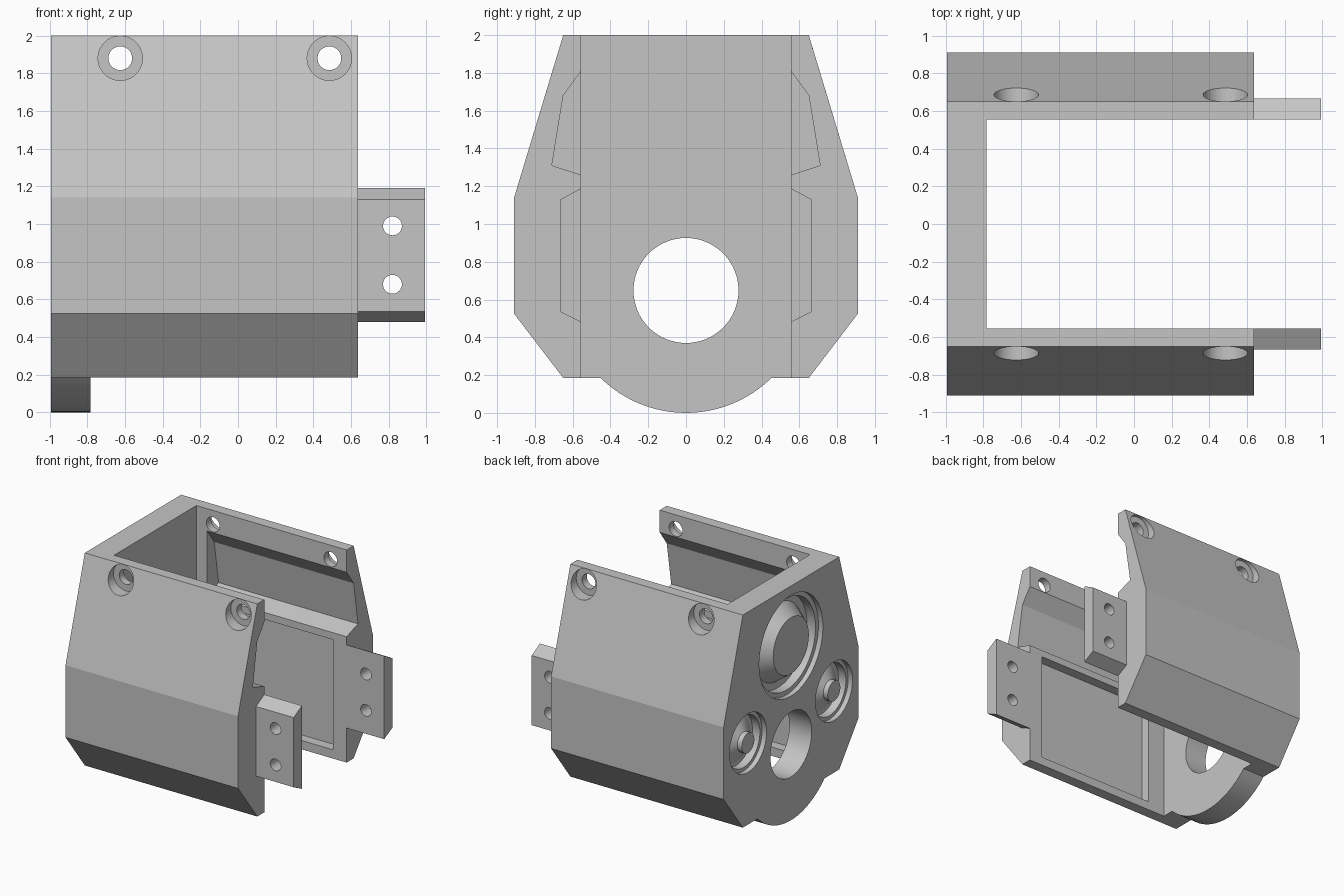
import bpy, bmesh, math
from mathutils import Vector

cube = bpy.data.objects.get("Cube")
if cube:
    bpy.data.objects.remove(cube, do_unlink=True)

grey = bpy.data.materials.new("light_grey")
grey.use_nodes = True
colour = (0.56, 0.56, 0.56, 1)
grey.diffuse_color = colour
grey.node_tree.nodes["Principled BSDF"].inputs["Base Color"].default_value = colour

X0, X_WALL, X1, X_TAB = -0.992, -0.782, 0.637, 0.992
Y_IN = 0.555


def make(name, bm):
    bmesh.ops.recalc_face_normals(bm, faces=bm.faces[:])
    mesh = bpy.data.meshes.new(name)
    bm.to_mesh(mesh)
    bm.free()
    mesh.materials.append(grey)
    ob = bpy.data.objects.new(name, mesh)
    bpy.context.collection.objects.link(ob)
    return ob


def prism(name, profile, x0, x1):
    """Extrude a (y, z) outline along x."""
    bm = bmesh.new()
    face = bm.faces.new([bm.verts.new((x0, y, z)) for y, z in profile])
    ext = bmesh.ops.extrude_face_region(bm, geom=[face])
    moved = [v for v in ext["geom"] if isinstance(v, bmesh.types.BMVert)]
    bmesh.ops.translate(bm, verts=moved, vec=(x1 - x0, 0, 0))
    return make(name, bm)


def box(name, x, y, z):
    return prism(name, [(y[0], z[0]), (y[1], z[0]), (y[1], z[1]), (y[0], z[1])], *x)


def circle(cy, cz, r, n=48):
    return [(cy + r * math.cos(math.tau * i / n), cz + r * math.sin(math.tau * i / n))
            for i in range(n)]


def rod_y(name, x, z, r, y0, y1):
    """Cylinder along y."""
    ob = prism(name, circle(0, 0, r, 40), y0, y1)
    for v in ob.data.vertices:
        a, b, c = v.co
        v.co = Vector((x - b, a, z + c))
    return ob


def ring(name, cy, cz, profile, n=48):
    """Revolve a closed (x, radius) outline about an axis along x."""
    bm = bmesh.new()
    rows = []
    for i in range(n):
        c, s = math.cos(math.tau * i / n), math.sin(math.tau * i / n)
        rows.append([bm.verts.new((x, cy + r * c, cz + r * s)) for x, r in profile])
    m = len(profile)
    for i in range(n):
        a, b = rows[i], rows[(i + 1) % n]
        for j in range(m):
            k = (j + 1) % m
            bm.faces.new((a[j], b[j], b[k], a[k]))
    return make(name, bm)


def cut(target, cutters):
    """Subtract the cutters, then remove them."""
    for c in cutters:
        c.hide_render = True
        mod = target.modifiers.new("cut", "BOOLEAN")
        mod.operation, mod.solver, mod.object = "DIFFERENCE", "EXACT", c
        bpy.context.view_layer.objects.active = target
        bpy.ops.object.modifier_apply(modifier=mod.name)
        bpy.data.objects.remove(c, do_unlink=True)


def finish(ob):
    bpy.ops.object.select_all(action="DESELECT")
    ob.select_set(True)
    bpy.context.view_layer.objects.active = ob
    bpy.ops.object.shade_smooth_by_angle(angle=math.radians(14))


# Housing outline with a round lip under the end wall
Z_HOLE, R_LIP, Z_BASE = 0.645, 0.645, 0.185
right_half = [(0.65, 2), (0.91, 1.14), (0.91, 0.525), (0.65, Z_BASE)]
half_angle = math.acos((Z_HOLE - Z_BASE) / R_LIP)
lip = []
for i in range(25):
    a = half_angle * (1 - i / 12)
    lip.append((R_LIP * math.sin(a), Z_HOLE - R_LIP * math.cos(a)))
outline = right_half + lip + [(-y, z) for y, z in reversed(right_half)]
housing = prism("housing", outline, X0, X1)

# Open middle and round hole in the end wall
cutters = [box("middle_cutter", (X_WALL, 1.5), (-Y_IN, Y_IN), (-1, 3)),
           prism("end_hole_cutter", circle(0, Z_HOLE + 0.003, 0.278, 64), -1.5, -0.5)]

upper_pocket = [(0.5, 1.81), (Y_IN, 1.81), (0.65, 1.68), (0.71, 1.31), (Y_IN, 1.26), (0.5, 1.26)]
for s in (-1, 1):
    # Pockets on the inside of each side wall
    cutters.append(prism("upper_pocket_cutter", [(s * y, z) for y, z in upper_pocket], -0.68, 1))
    cutters.append(box("lower_pocket_cutter", (-0.62, 0.51), (s * 0.5, s * 0.64), (0.26, 1.2)))
    # Counterbored screw holes
    for x in (-0.625, 0.485):
        cutters.append(rod_y("bore_cutter", x, 1.88, 0.118, s * 0.62, s * 1.2))
        cutters.append(rod_y("screw_cutter", x, 1.88, 0.063, s * 0.4, s * 1.2))
    # Small round recess with a pointed post
    cutters.append(ring("small_recess_cutter", s * 0.58, 0.88, [
        (-1.2, 0.25), (-0.95, 0.25), (-0.95, 0.22), (-0.88, 0.22),
        (-0.88, 0.19), (-0.95, 0.085), (-1.2, 0.085)]))

# Large round recess with a tapered post
cutters.append(ring("large_recess_cutter", 0, 1.49, [
    (-1.2, 0.43), (-0.95, 0.43), (-0.95, 0.39), (-0.87, 0.39),
    (-0.87, 0.33), (X0, 0.24), (-1.2, 0.24)], 64))
cut(housing, cutters)
finish(housing)

# Mounting tabs with chamfered outer edges
tab_outline = [(Y_IN, 1.19), (0.665, 1.13), (0.665, 0.535), (Y_IN, 0.48)]
for s, side in ((-1, "front"), (1, "back")):
    tab = prism(side + "_tab", [(s * y, z) for y, z in tab_outline], X1, X_TAB)
    cut(tab, [rod_y("tab_hole_cutter", 0.82, z, 0.05, s * 0.4, s * 0.9) for z in (0.68, 0.99)])
    finish(tab)
